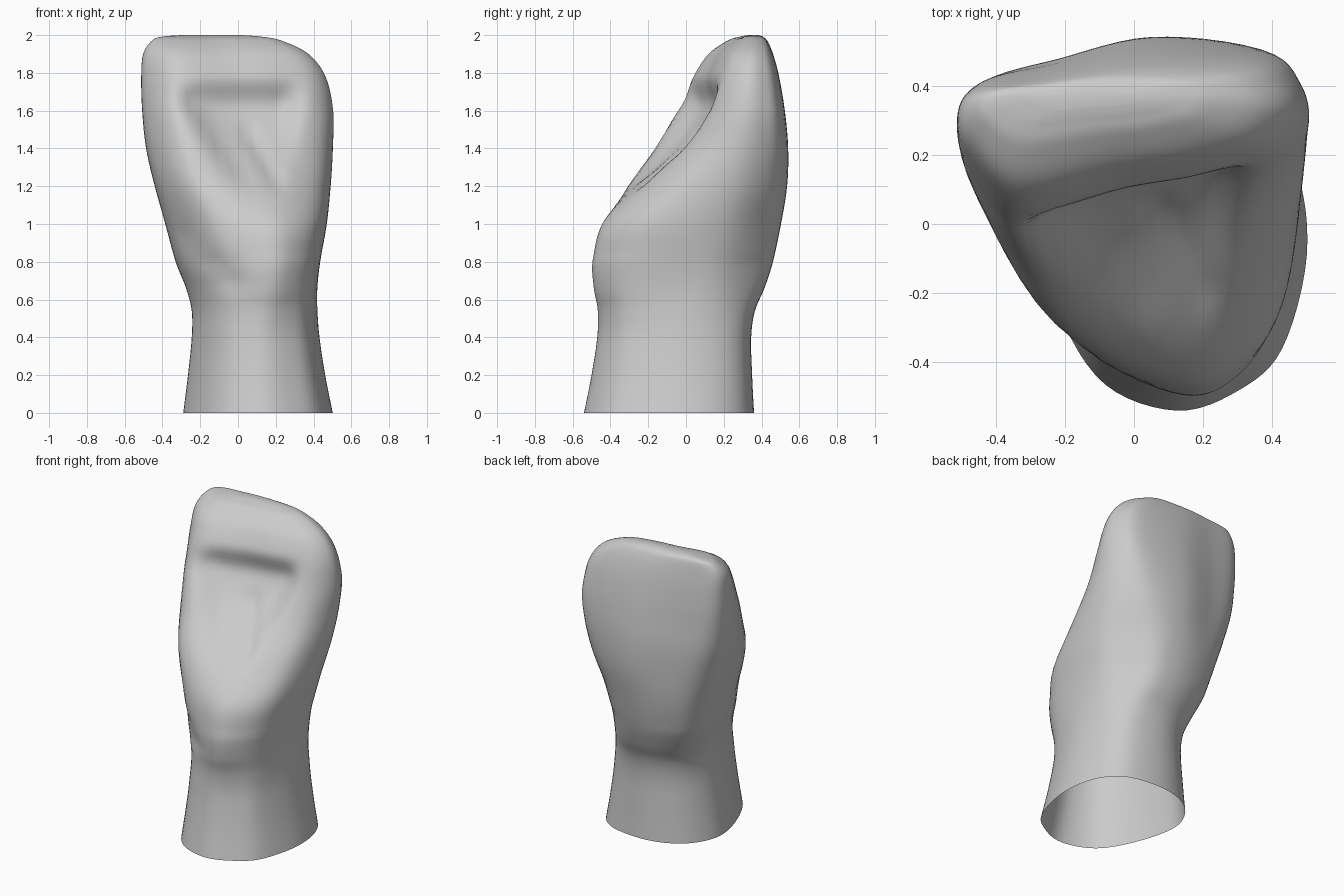
import bpy
import bmesh
import math
from mathutils import Vector

cube = bpy.data.objects.get("Cube")
if cube:
    bpy.data.objects.remove(cube, do_unlink=True)

RING_STEPS = 6
SIDE_STEPS = 6

# Outlines in a unit box, from the front middle round by the left side
NECK = [(.05, -1), (.5, -.87), (.82, -.6), (1, 0), (.92, .55), (.6, .9),
        (0, 1), (-.5, .91), (-.85, .66), (-1, .25), (-.82, -.36), (-.48, -.83)]
WEDGE = [(.25, -1), (.65, -.88), (.92, -.54), (1, .06), (.88, .52), (.44, .91),
         (.02, 1), (-.45, .95), (-.83, .78), (-1, .4), (-.86, -.2), (-.42, -.76)]
HEAD = [(0, -.72), (.45, -.55), (.84, -.25), (1, .2), (.96, .6), (.76, .91),
        (.1, 1), (-.45, .8), (-.86, .62), (-1, .25), (-.94, -.37), (-.61, -1)]
OUTLINES = [NECK, WEDGE, HEAD]

# Sections: height, right, left, front, back, outline blend
SECTIONS = [
    (0, -.29, .5, -.54, .36, 0),
    (.2, -.265, .46, -.5, .35, 0),
    (.4, -.245, .43, -.47, .345, 0),
    (.54, -.245, .42, -.467, .365, .3),
    (.66, -.275, .42, -.487, .415, .75),
    (.8, -.33, .435, -.494, .46, 1),
    (1, -.385, .47, -.46, .503, 1.12),
    (1.2, -.44, .49, -.34, .535, 1.5),
    (1.4, -.485, .5, -.175, .54, 1.8),
    (1.6, -.505, .5, -.05, .522, 2),
    (1.78, -.51, .46, .04, .492, 2),
    (1.9, -.5, .37, .12, .46, 2),
    (1.97, -.455, .23, .22, .43, 2),
    (1.992, -.4, .12, .285, .405, 2),
    (2, -.3, .02, .33, .38, 2),
]


def spline(a, b, c, d, t):
    """Smooth curve through b and c."""
    return [q + .5 * t * (r - p + t * (2 * p - 5 * q + 4 * r - s + t * (3 * (q - r) + s - p)))
            for p, q, r, s in zip(a, b, c, d)]


def smooth(low, high, x):
    t = min(1, max(0, (x - low) / (high - low)))
    return t * t * (3 - 2 * t)


def sample(keys, steps, closed):
    """Refine a list of keys into a smooth sequence."""
    n = len(keys)
    pick = (lambda i: keys[i % n]) if closed else (lambda i: keys[min(n - 1, max(0, i))])
    result = []
    for i in range(n if closed else n - 1):
        for k in range(steps):
            result.append(spline(pick(i - 1), pick(i), pick(i + 1), pick(i + 2), k / steps))
    return result if closed else result + [list(keys[-1])]


def blended_outline(s):
    s = min(2, max(0, s))
    i = min(1, int(s))
    t = s - i
    return [((1 - t) * a[0] + t * b[0], (1 - t) * a[1] + t * b[1])
            for a, b in zip(FINE[i], FINE[i + 1])]


def groove(x, z, start, end, width, depth):
    """Depth of a soft channel along a line on the front."""
    a, b, p = Vector(start), Vector(end), Vector((x, z))
    t = min(1, max(0, (p - a).dot(b - a) / (b - a).length_squared))
    return depth * math.exp(-((p - a.lerp(b, t)).length / width) ** 2)


def front_relief(x, z):
    # triangular hollow below the brow
    rise = min(1, max(0, (z - 1.12) / .56))
    left_edge = .2 + .1 * rise
    right_edge = .08 - .36 * rise
    inside = smooth(right_edge - .08, right_edge + .08, x) * smooth(left_edge + .08, left_edge - .08, x)
    push = inside * smooth(1.1, 1.6, z) * smooth(1.8, 1.61, z) * .09
    # folds in the hollow and on the lower right
    push += groove(x, z, (-.27, 1.62), (.02, 1.25), .05, .02)
    push += groove(x, z, (.06, 1.48), (.2, 1.23), .04, .03)
    push += groove(x, z, (-.28, .93), (-.04, .7), .07, .02)
    return push


FINE = [sample(o, SIDE_STEPS, True) for o in OUTLINES]

# Body: stacked smooth sections, open underneath
bm = bmesh.new()
rings = []
for z, x0, x1, y0, y1, s in sample(SECTIONS, RING_STEPS, False):
    ring = []
    for u, v in blended_outline(s):
        x = (x0 + x1) / 2 + u * (x1 - x0) / 2
        y = (y0 + y1) / 2 + v * (y1 - y0) / 2
        y += front_relief(x, z) * smooth(.1, -.35, v)
        ring.append(bm.verts.new((x, y, z)))
    rings.append(ring)

for low, high in zip(rings, rings[1:]):
    n = len(low)
    for i in range(n):
        j = (i + 1) % n
        bm.faces.new((low[i], low[j], high[j], high[i]))
bm.faces.new(rings[-1])

mesh = bpy.data.meshes.new("body")
bm.to_mesh(mesh)
bm.free()
body = bpy.data.objects.new("body", mesh)
bpy.context.collection.objects.link(body)

# Plain grey material
grey = bpy.data.materials.new("grey")
grey.use_nodes = True
colour = (.6, .6, .6, 1)
grey.diffuse_color = colour
grey.node_tree.nodes["Principled BSDF"].inputs["Base Color"].default_value = colour
mesh.materials.append(grey)

bpy.context.view_layer.objects.active = body
body.select_set(True)
bpy.ops.object.shade_smooth_by_angle(angle=math.radians(50))
